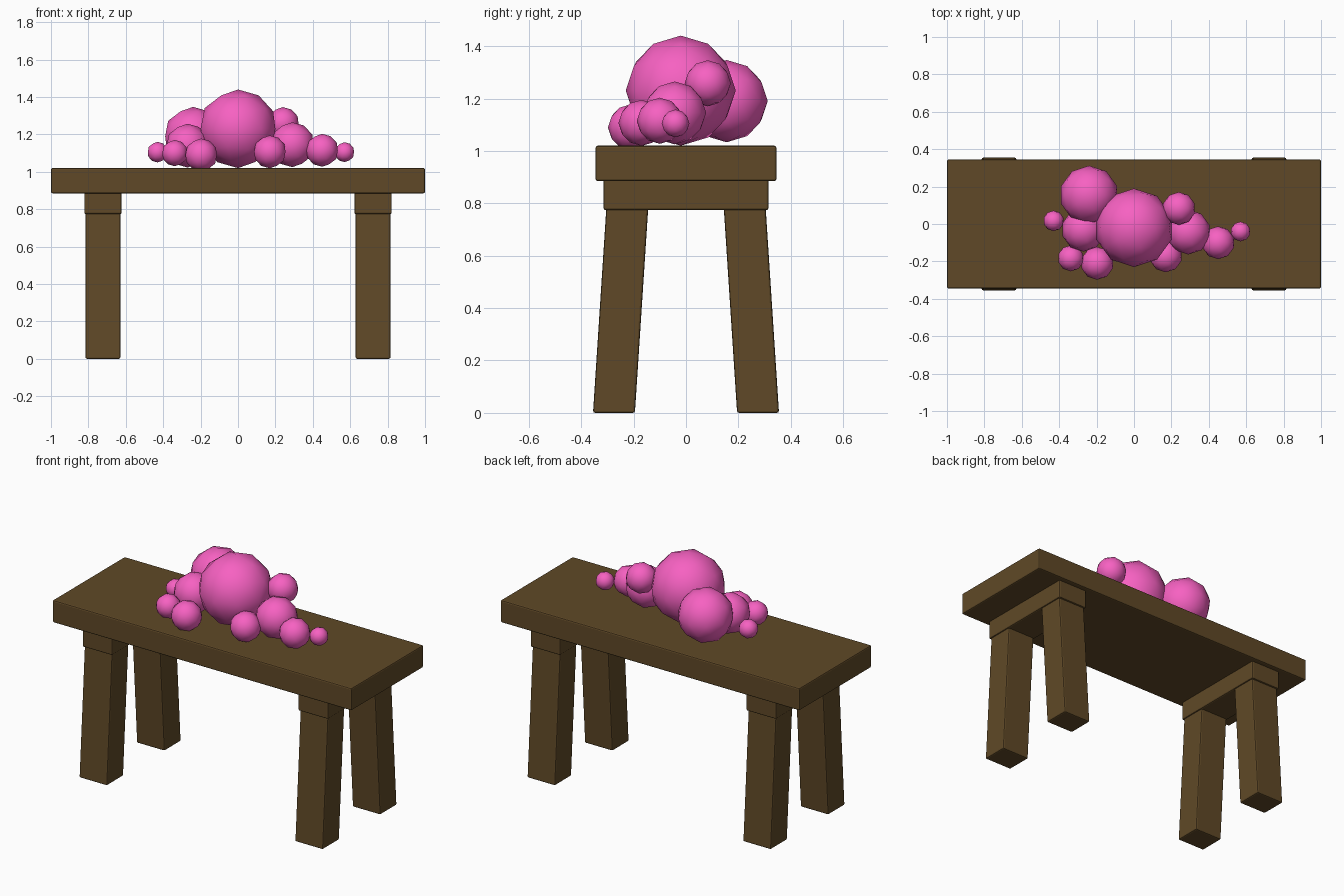
import bpy, bmesh
from mathutils import Vector

if "Cube" in bpy.data.objects:
    bpy.data.objects.remove(bpy.data.objects["Cube"])


def material(name, rgb):
    m = bpy.data.materials.new(name)
    m.diffuse_color = (*rgb, 1)
    m.use_nodes = True
    m.node_tree.nodes["Principled BSDF"].inputs["Base Color"].default_value = m.diffuse_color
    return m


wood = material("dark_wood", (0.115, 0.066, 0.02))
pink = material("pink", (0.93, 0.12, 0.54))


def smooth(ob, angle):
    bpy.ops.object.select_all(action='DESELECT')
    ob.select_set(True)
    bpy.context.view_layer.objects.active = ob
    bpy.ops.object.shade_smooth_by_angle(angle=angle)


def board(name, size, centre, lean=0.0, bevel=0.008):
    """Box with softened edges; lean shifts the top face along y."""
    bm = bmesh.new()
    bmesh.ops.create_cube(bm, size=1)
    for v in bm.verts:
        shift = lean * v.co.z
        v.co = Vector([v.co[i] * size[i] for i in range(3)])
        v.co.y += shift
    me = bpy.data.meshes.new(name)
    bm.to_mesh(me)
    bm.free()
    ob = bpy.data.objects.new(name, me)
    ob.location = centre
    bpy.context.collection.objects.link(ob)
    me.materials.append(wood)
    mod = ob.modifiers.new("soft_edges", 'BEVEL')
    mod.width = bevel
    mod.segments = 2
    return ob


# Table top
board("table_top", (2.0, 0.69, 0.135), (0, 0, 0.9525))

# Cross beams and splayed legs at both ends
for sx, end in ((-1, "left"), (1, "right")):
    x = sx * 0.722
    board(f"{end}_beam", (0.20, 0.63, 0.12), (x, 0, 0.834))
    for sy, side in ((-1, "front"), (1, "back")):
        board(f"{end}_{side}_leg", (0.186, 0.16, 0.80),
              (x, sy * 0.249, 0.40), lean=-sy * 0.052)

# Heap of low-poly balls: x, y, z, radius
balls = [
    (0.00, -0.02, 1.23, 0.21),
    (-0.24, 0.155, 1.19, 0.157),
    (-0.27, -0.03, 1.14, 0.117),
    (0.29, -0.043, 1.145, 0.12),
    (0.24, 0.083, 1.258, 0.088),
    (0.45, -0.10, 1.115, 0.088),
    (0.57, -0.04, 1.105, 0.053),
    (0.17, -0.17, 1.107, 0.088),
    (-0.197, -0.21, 1.09, 0.088),
    (-0.338, -0.183, 1.10, 0.07),
    (-0.43, 0.017, 1.105, 0.055),
]
for i, (x, y, z, r) in enumerate(balls):
    bpy.ops.mesh.primitive_ico_sphere_add(subdivisions=2, radius=r, location=(x, y, z))
    ob = bpy.context.object
    ob.name = f"ball_{i + 1}"
    ob.data.materials.append(pink)
    smooth(ob, 0.52)
